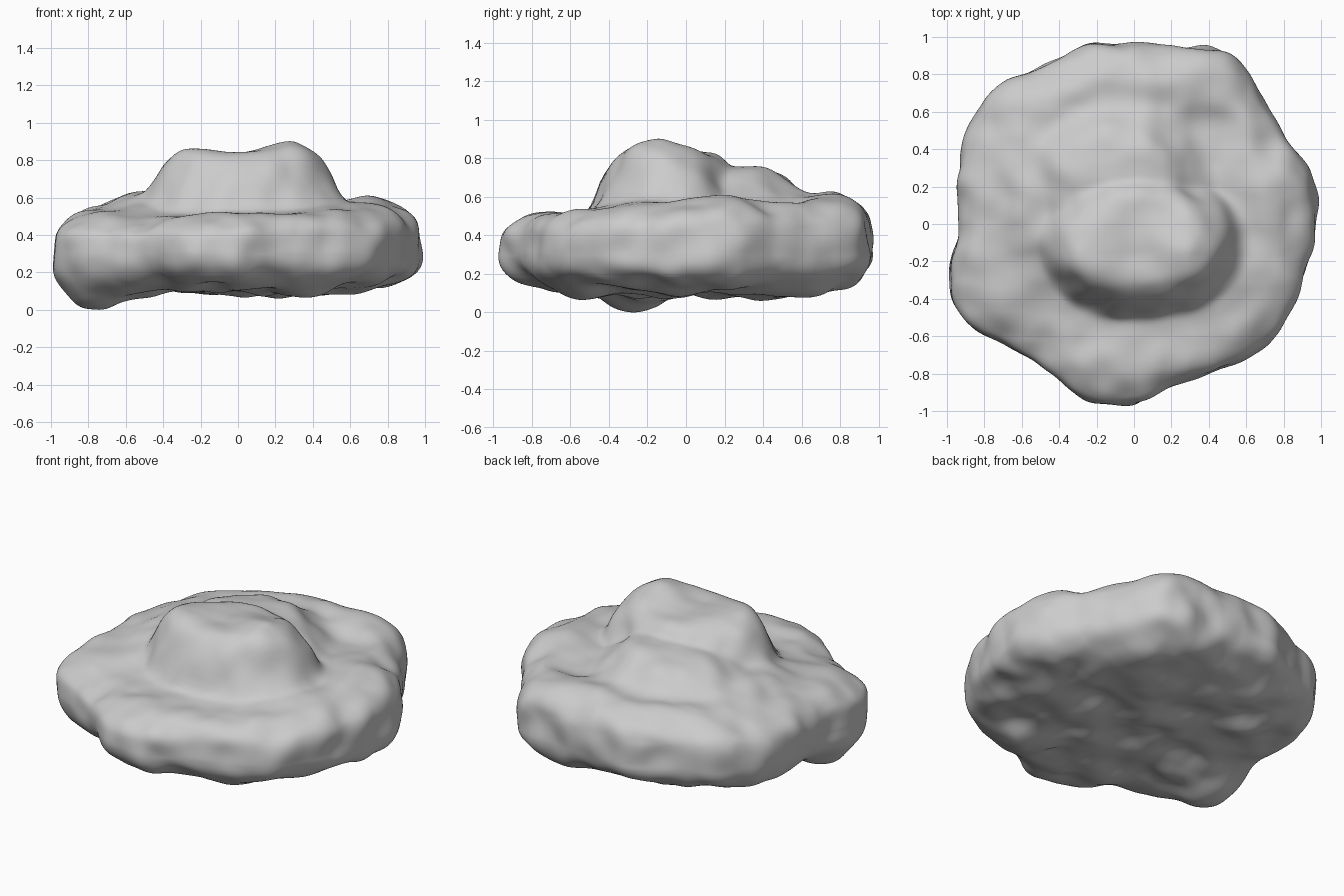
import bpy
import bmesh
import math
from mathutils import Vector, noise

cube = bpy.data.objects.get("Cube")
if cube:
    bpy.data.objects.remove(cube, do_unlink=True)

# Plan outline: radius every 15 degrees, counterclockwise from +x
OUTLINE = [.985, .985, .94, .965, 1.045, .985, .96, .985, .98, 1.02, 1.02, .96,
           .925, 1.02, 1.03, .935, .90, .965, .965, .89, .905, .955, .965, .955]
MID = 0.33


def outline_radius(angle):
    """Smooth closed curve through the outline radii."""
    n = len(OUTLINE)
    pos = (angle / math.tau) % 1.0 * n
    i = int(pos)
    t = pos - i
    a, b, c, d = (OUTLINE[(i + k) % n] for k in (-1, 0, 1, 2))
    return b + 0.5 * t * (c - a + t * (2 * a - 5 * b + 4 * c - d + t * (3 * (b - c) + d - a)))


def bump(x, y, cx, cy, rx, ry, height, power=1.0):
    """Rounded swelling; a higher power gives a flatter top and steeper sides."""
    d = ((x - cx) / rx) ** 2 + ((y - cy) / ry) ** 2
    return height * math.exp(-d ** power)


def upper_height(x, y):
    """Broad shelf with a raised lip, climbing to the back and to the right."""
    z = 0.565 + 0.03 * x + 0.065 * y
    z += 0.025 * math.exp(-((math.hypot(x, y) - 0.8) / 0.12) ** 2)
    z += bump(x, y, 0.05, 0.85, 0.5, 0.2, 0.02)
    z += bump(x, y, 0.75, 0.1, 0.2, 0.3, 0.02)
    z -= bump(x, y, 0.43, 0.47, 0.14, 0.25, 0.05)
    z -= bump(x, y, 0.72, 0.42, 0.12, 0.1, 0.04)
    z -= bump(x, y, -0.52, -0.62, 0.12, 0.15, 0.05)
    return z


def mound_height(x, y):
    """Steep front knob, lower ledge behind it and a gentle left slope."""
    knob = bump(x, y, 0.03, -0.1, 0.5, 0.35, 0.275 - 0.12 * y, 4)
    ledge = bump(x, y, -0.08, 0.2, 0.42, 0.38, 0.18, 2.5)
    slope = bump(x, y, -0.42, 0.08, 0.28, 0.36, 0.1, 1.5)
    sharp = 5
    z = (knob ** sharp + ledge ** sharp + slope ** sharp) ** (1 / sharp)
    z += bump(x, y, 0.27, -0.15, 0.17, 0.17, 0.065)
    z += bump(x, y, -0.26, -0.15, 0.15, 0.16, 0.045)
    return z


def lower_height(x, y):
    """Lumpy underside with one deep foot."""
    z = 0.11 - 0.05 * (x * x + y * y)
    z -= bump(x, y, -0.79, -0.31, 0.24, 0.2, 0.16)
    z -= bump(x, y, 0.4, 0.55, 0.35, 0.2, 0.03)
    z -= bump(x, y, 0.4, -0.55, 0.2, 0.15, 0.03)
    z += bump(x, y, -0.35, 0.1, 0.15, 0.3, 0.03)
    return z + 0.05 * noise.noise(Vector((x * 4, y * 4, 2)))


def rock_point(direction):
    """Turn a point of a ball into a point of the rock."""
    angle = math.atan2(direction.y, direction.x)
    c, s = math.hypot(direction.x, direction.y), direction.z
    n = 4.5 if s > 0 else 2.9
    k = (c ** n + abs(s) ** n) ** (-1 / n)
    rho, shell = c * k, abs(s) * k
    r = rho * outline_radius(angle)
    x, y = r * math.cos(angle), r * math.sin(angle)
    if s > 0:
        z = MID + (upper_height(x, y) - MID) * shell + mound_height(x, y)
    else:
        z = MID + (lower_height(x, y) - MID) * shell
    return Vector((x, y, z))


# Rock body
bm = bmesh.new()
bmesh.ops.create_icosphere(bm, subdivisions=7, radius=1.0)
for v in bm.verts:
    v.co = rock_point(v.co.normalized())

# Worn lumps and soft dents along the surface normal
bm.normal_update()
shifts = []
for v in bm.verts:
    lumps = noise.noise(v.co * 3.0 + Vector((4, 1, 7))) * 0.015
    dents = noise.noise(v.co * 6.5) * 0.018
    shifts.append(v.normal * (lumps + dents))
for v, shift in zip(bm.verts, shifts):
    v.co += shift

# Centre the rock and rest it on the ground
low, high = ([pick(v.co[i] for v in bm.verts) for i in range(3)] for pick in (min, max))
offset = Vector((-(low[0] + high[0]) / 2, -(low[1] + high[1]) / 2, -low[2]))
bmesh.ops.translate(bm, verts=bm.verts, vec=offset)
for f in bm.faces:
    f.smooth = True

mesh = bpy.data.meshes.new("rock")
bm.to_mesh(mesh)
bm.free()
rock = bpy.data.objects.new("rock", mesh)
bpy.context.collection.objects.link(rock)

# Plain stone colour
stone = bpy.data.materials.new("light grey stone")
stone.use_nodes = True
colour = (0.6, 0.6, 0.6, 1.0)
stone.diffuse_color = colour
stone.node_tree.nodes["Principled BSDF"].inputs["Base Color"].default_value = colour
mesh.materials.append(stone)
